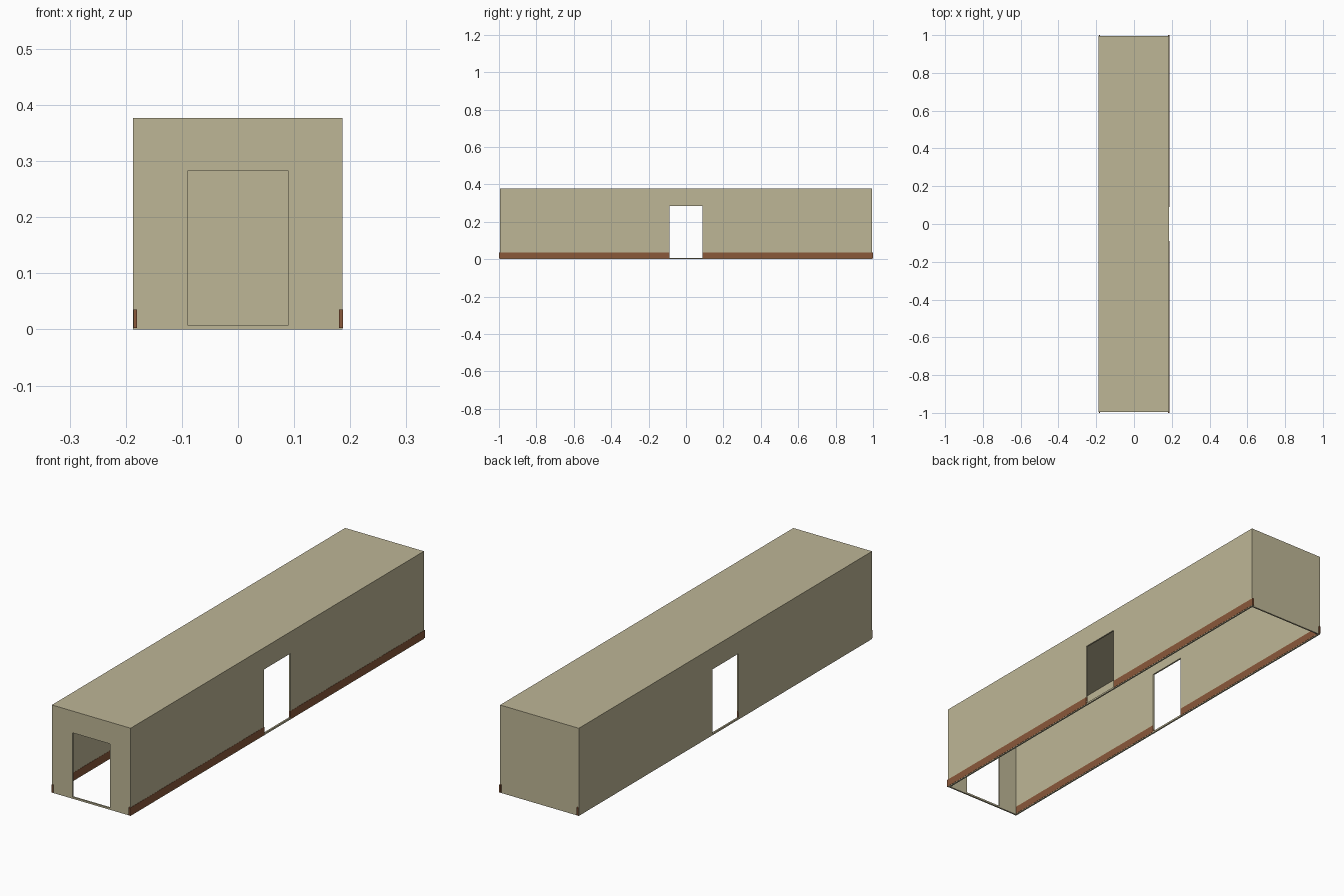
import bpy

if "Cube" in bpy.data.objects:
    bpy.data.objects.remove(bpy.data.objects["Cube"])

T = 0.007                      # wall thickness
L, W, H = 1.99, 0.374, 0.3765  # shell size
SHIFT = 0.0008                 # the skirting sits a hair to +x of the walls


def material(name, rgb):
    mat = bpy.data.materials.new(name)
    mat.diffuse_color = (*rgb, 1)
    mat.use_nodes = True
    mat.node_tree.nodes["Principled BSDF"].inputs["Base Color"].default_value = mat.diffuse_color
    return mat


def box(name, lo, hi, mat=None):
    bpy.ops.mesh.primitive_cube_add(size=1, location=[(a + b) / 2 for a, b in zip(lo, hi)])
    ob = bpy.context.object
    ob.name = name
    ob.scale = [b - a for a, b in zip(lo, hi)]
    bpy.ops.object.transform_apply(location=True, rotation=True, scale=True)
    if mat:
        ob.data.materials.append(mat)
    return ob


def cut(target, name, lo, hi):
    cutter = box(name, lo, hi)
    cutter.hide_render = True
    mod = target.modifiers.new(name, 'BOOLEAN')
    mod.operation = 'DIFFERENCE'
    mod.solver = 'EXACT'
    mod.object = cutter
    bpy.context.view_layer.objects.active = target
    bpy.ops.object.modifier_apply(modifier=name)
    bpy.data.objects.remove(cutter)


plaster = material("plaster", (0.515, 0.468, 0.305))
wood = material("wood", (0.254, 0.098, 0.042))

# Corridor shell: open underneath, hollow inside
x, y, off = W / 2, L / 2, -SHIFT / 2
shell = box("corridor_shell", (off - x, -y, 0), (off + x, y, H), plaster)
cut(shell, "hollow", (off - x + T, -y + T, -0.1), (off + x - T, y - T, H - T))

# Doorways with thin sills: both sides and the front end
cut(shell, "side_doors", (-0.4, -0.0895, 0.0075), (0.4, 0.0895, 0.283))
cut(shell, "front_door", (-0.0895, -1.2, 0.0075), (0.0895, -0.8, 0.283))

# Skirting boards either side of each side door
for side, sx in (("left", -1), ("right", 1)):
    for end, sy in (("front", -1), ("back", 1)):
        cx = off + SHIFT + sx * (x - T / 2)
        ys = sorted((sy * 0.0895, sy * 1.0))
        box(f"skirting_{side}_{end}", (cx - T / 2, ys[0], 0.003),
            (cx + T / 2, ys[1], 0.036), wood)
